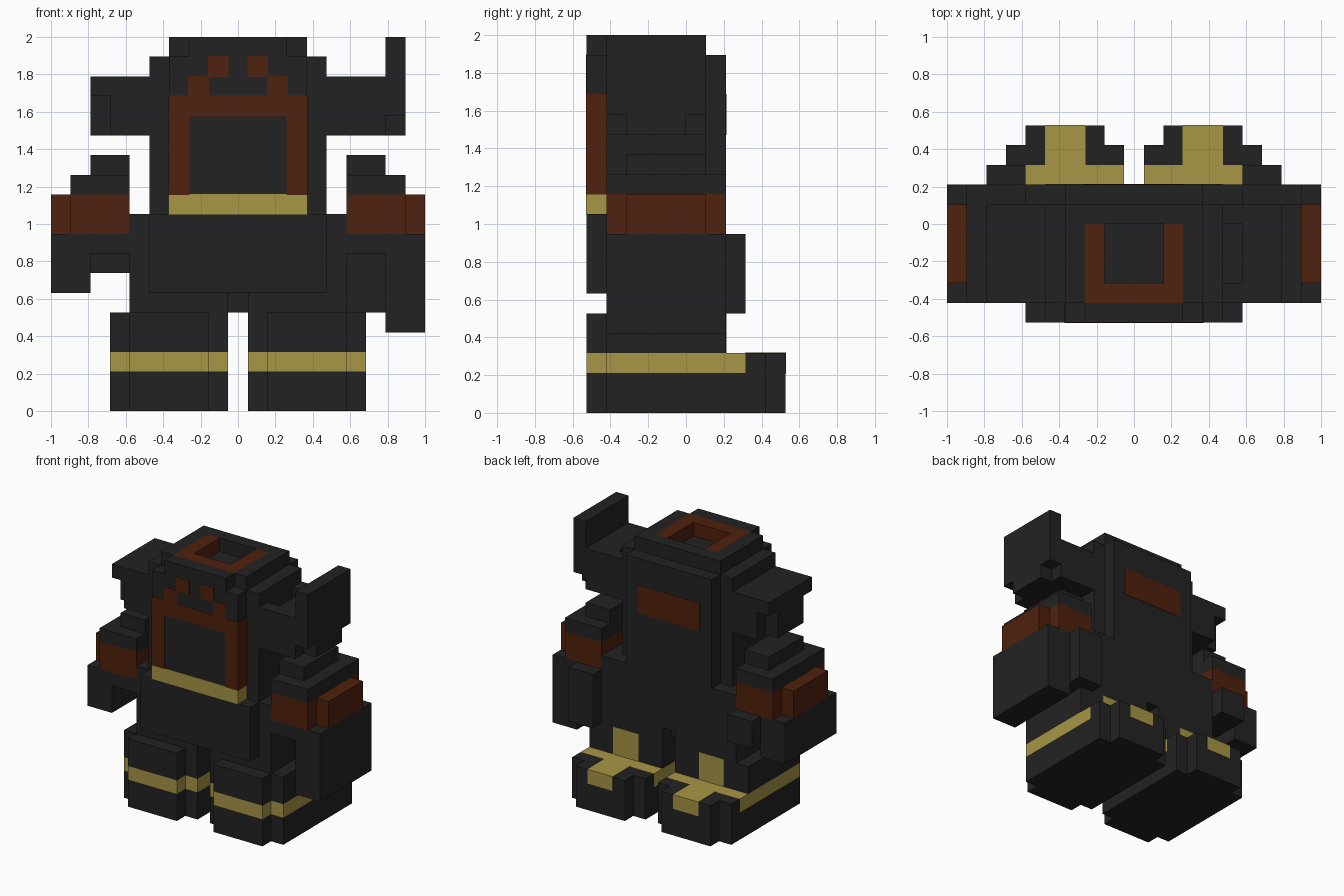
import bpy, bmesh

if "Cube" in bpy.data.objects:
    bpy.data.objects.remove(bpy.data.objects["Cube"])

U = 2 / 19          # size of one block
EPS = 0.003         # painted blocks sit slightly proud


def material(name, rgb):
    m = bpy.data.materials.new(name)
    m.use_nodes = True
    m.diffuse_color = (*rgb, 1)
    bsdf = next(n for n in m.node_tree.nodes if n.type == 'BSDF_PRINCIPLED')
    bsdf.inputs["Base Color"].default_value = (*rgb, 1)
    bsdf.inputs["Roughness"].default_value = 0.8
    return m


DARK = material("charcoal", (0.0165, 0.0165, 0.0165))
RUST = material("rust brown", (0.08, 0.0152, 0.004))
GOLD = material("dull gold", (0.39, 0.305, 0.06))


def part(name, mat, boxes, grow=0.0, mirror=False):
    """Join boxes given in block units as (x0, x1, y0, y1, z0, z1)."""
    bm = bmesh.new()
    for x0, x1, y0, y1, z0, z1 in boxes:
        if mirror:
            x0, x1 = 19 - x1, 19 - x0
        lo = (x0 * U - 1 - grow, (y0 - 5) * U - grow, z0 * U - grow)
        hi = (x1 * U - 1 + grow, (y1 - 5) * U + grow, z1 * U + grow)
        for v in bmesh.ops.create_cube(bm, size=1)["verts"]:
            v.co = [hi[a] if v.co[a] > 0 else lo[a] for a in range(3)]
    me = bpy.data.meshes.new(name)
    bm.to_mesh(me)
    bm.free()
    me.materials.append(mat)
    ob = bpy.data.objects.new(name, me)
    bpy.context.scene.collection.objects.link(ob)
    return ob


# Body and head
part("torso", DARK, [(5, 14, 1, 6, 6, 18), (6, 13, 6, 7, 6, 18), (6, 13, 0, 1, 10, 18)])
part("belly", DARK, [(5, 14, 0, 1, 6, 10)])
part("hips", DARK, [(4, 15, 1, 7, 6, 10), (4, 9, 1, 7, 5, 6),
                    (10, 15, 1, 7, 5, 6), (9, 10, 2, 6, 5, 6)])
part("crown", DARK, [(7, 12, 0, 1, 18, 19), (6, 7, 1, 6, 18, 19),
                     (12, 13, 1, 6, 18, 19), (7, 12, 5, 6, 18, 19)])
part("crown_trim", RUST, [(7, 12, 1, 2, 18, 19), (7, 8, 2, 5, 18, 19),
                          (11, 12, 2, 5, 18, 19)])

# Painted face and back
part("face_frame", RUST, [(6, 13, 0, 1, 15, 16), (6, 7, 0, 1, 11, 15),
                          (12, 13, 0, 1, 11, 15)], EPS)
part("chin_band", GOLD, [(6, 13, 0, 1, 10, 11)], EPS)
part("eyes", RUST, [(8, 9, 0, .5, 17, 18), (10, 11, 0, .5, 17, 18)], EPS)
part("cheeks", RUST, [(7, 8, 0, .5, 16, 17), (11, 12, 0, .5, 16, 17)], EPS)
part("back_patch", RUST, [(7, 12, 6.5, 7, 14, 16)], EPS)

# Ears: a flat one on the right, one with an upright blade on the left
part("right_ear", DARK, [(2, 5, 1, 6, 16, 17), (3, 5, 1, 6, 14, 16), (2, 3, 2, 5, 14, 16)])
part("left_ear", DARK, [(14, 17, 1, 6, 14, 16), (15, 17, 1, 6, 16, 17),
                        (14, 15, 1, 2, 16, 17), (14, 15, 5, 6, 16, 17)])
part("left_ear_blade", DARK, [(17, 18, 1, 6, 15, 19), (17, 18, 2, 5, 14, 15)])

# Mirrored limbs
for side, flip in (("right", False), ("left", True)):
    part(side + "_shoulder", DARK, [(1, 4, 1, 7, 11, 12), (2, 4, 2, 6, 12, 13)], mirror=flip)
    part(side + "_armband", RUST, [(1, 4, 1, 7, 9, 11), (0, 1, 2, 6, 9, 11)], mirror=flip)
    hand, thumb = (4, 5) if flip else (6, 7)
    part(side + "_hand", DARK, [(0, 2, 1, 7, hand, 9), (2, 4, 1, 7, 8, 9),
                                (2, 4, 5, 8, thumb, 9)], mirror=flip)
    part(side + "_leg", DARK, [(3, 9, 1, 7, 3, 5), (4, 8, 0, 1, 3, 5)], mirror=flip)
    part(side + "_leg_patch", GOLD, [(5, 7, 6.5, 7, 3, 5)], EPS, flip)
    part(side + "_foot", DARK, [(3, 9, 1, 8, 0, 2), (4, 8, 0, 1, 0, 2)], mirror=flip)
    part(side + "_foot_band", GOLD, [(3, 9, 1, 8, 2, 3), (4, 8, 0, 1, 2, 3)], mirror=flip)
    part(side + "_toes", DARK, [(3, 9, 8, 9, 0, 3), (4, 8, 9, 10, 0, 3)], mirror=flip)
    part(side + "_toe_patch", GOLD, [(5, 7, 8, 10, 2, 3)], EPS, flip)
